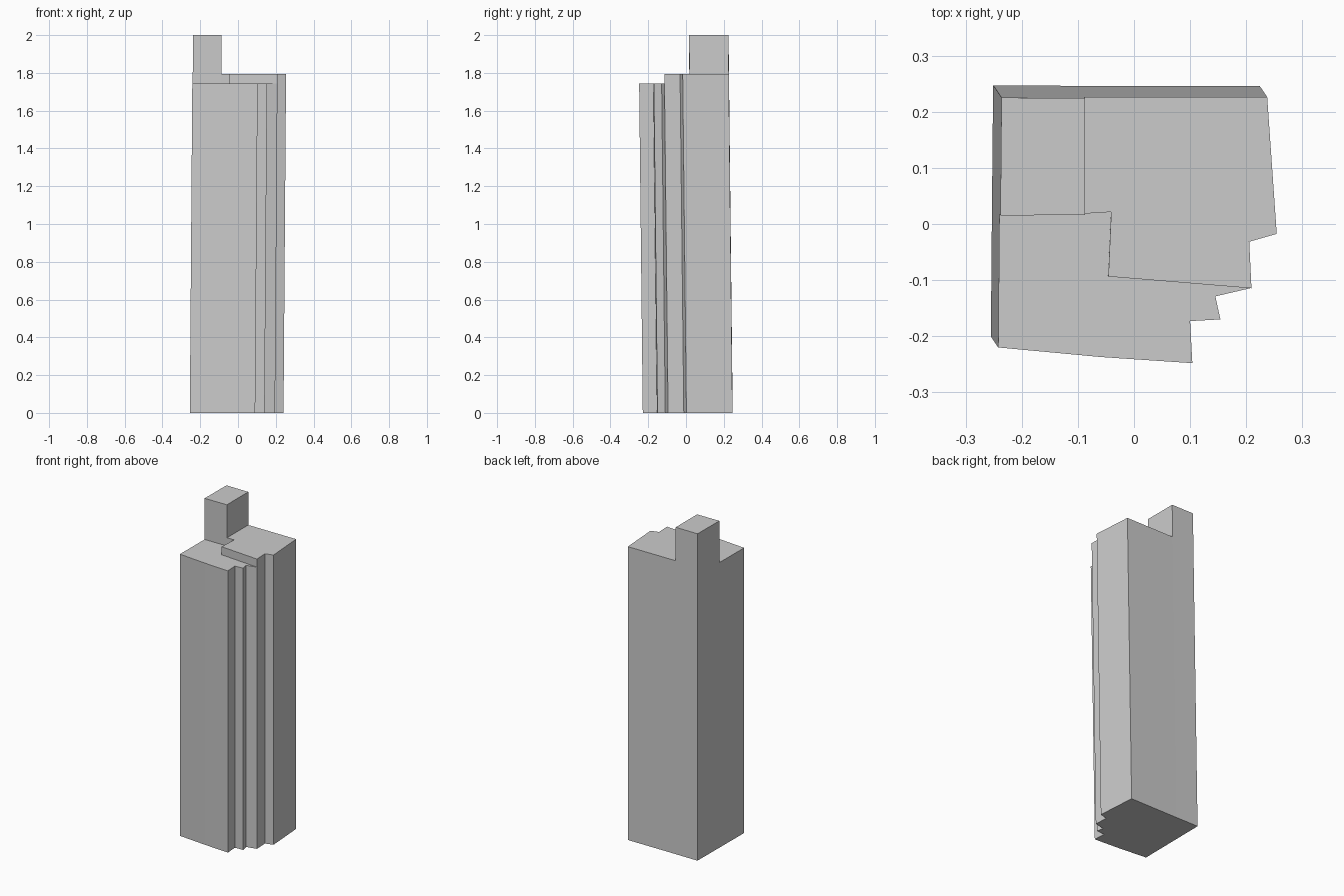
import bpy, bmesh
from mathutils import Vector

cube = bpy.data.objects.get("Cube")
if cube:
    bpy.data.objects.remove(cube, do_unlink=True)

# One plain grey for the whole building
grey = bpy.data.materials.new("light_grey")
grey.use_nodes = True
colour = (0.6, 0.6, 0.6, 1)
grey.diffuse_color = colour
grey.node_tree.nodes["Principled BSDF"].inputs["Base Color"].default_value = colour

# The walls lean slightly: sideways drift per unit of height
LEAN = Vector((0.0075, -0.011))
LOW, MID, HIGH = 1.745, 1.795, 2.0

# Corners shared by neighbouring blocks, measured at roof level
step_end = (0.209, -0.114)
step_corner = (-0.046, -0.093)
step_inner = (-0.041, 0.022)
turret_right = (-0.089, 0.019)
turret_left = (-0.24, 0.018)
turret_back = (-0.089, 0.227)

# Plan outline (counter-clockwise) and roof height of each block
blocks = {
    "main_body": (LOW, [
        (-0.242, -0.22), (-0.06, -0.237), (0.104, -0.248), (0.1, -0.173),
        (0.154, -0.17), (0.145, -0.129), step_end, step_corner, step_inner,
        turret_right, turret_left]),
    "raised_block": (MID, [
        step_end, (0.205, -0.031), (0.254, -0.017), (0.237, 0.227),
        turret_back, turret_right, step_inner, step_corner]),
    "corner_turret": (HIGH, [
        turret_left, turret_right, turret_back, (-0.238, 0.228)]),
}

# Height of the block on the inner side of every directed outline edge
edge_height = {}
for height, plan in blocks.values():
    for a, b in zip(plan, plan[1:] + plan[:1]):
        edge_height[a, b] = height


def place(point, z, roof=LOW):
    """Leaning position of a plan corner at height z."""
    x, y = Vector(point) + LEAN * (z - roof)
    return x, y, z


def build_block(name, height, plan):
    """Roof, floor and exposed walls; walls stop at a lower neighbour's roof."""
    bm = bmesh.new()

    def face(points):
        bm.faces.new([bm.verts.new(p) for p in points])

    face([place(p, height) for p in plan])
    face([place(p, 0) for p in reversed(plan)])
    for a, b in zip(plan, plan[1:] + plan[:1]):
        base = edge_height.get((b, a), 0)
        if base < height:
            face([place(a, base), place(b, base),
                  place(b, height), place(a, height)])
    bmesh.ops.remove_doubles(bm, verts=bm.verts, dist=0.0001)
    mesh = bpy.data.meshes.new(name)
    bm.to_mesh(mesh)
    bm.free()
    mesh.materials.append(grey)
    bpy.context.collection.objects.link(bpy.data.objects.new(name, mesh))


for name, (height, plan) in blocks.items():
    build_block(name, height, plan)
